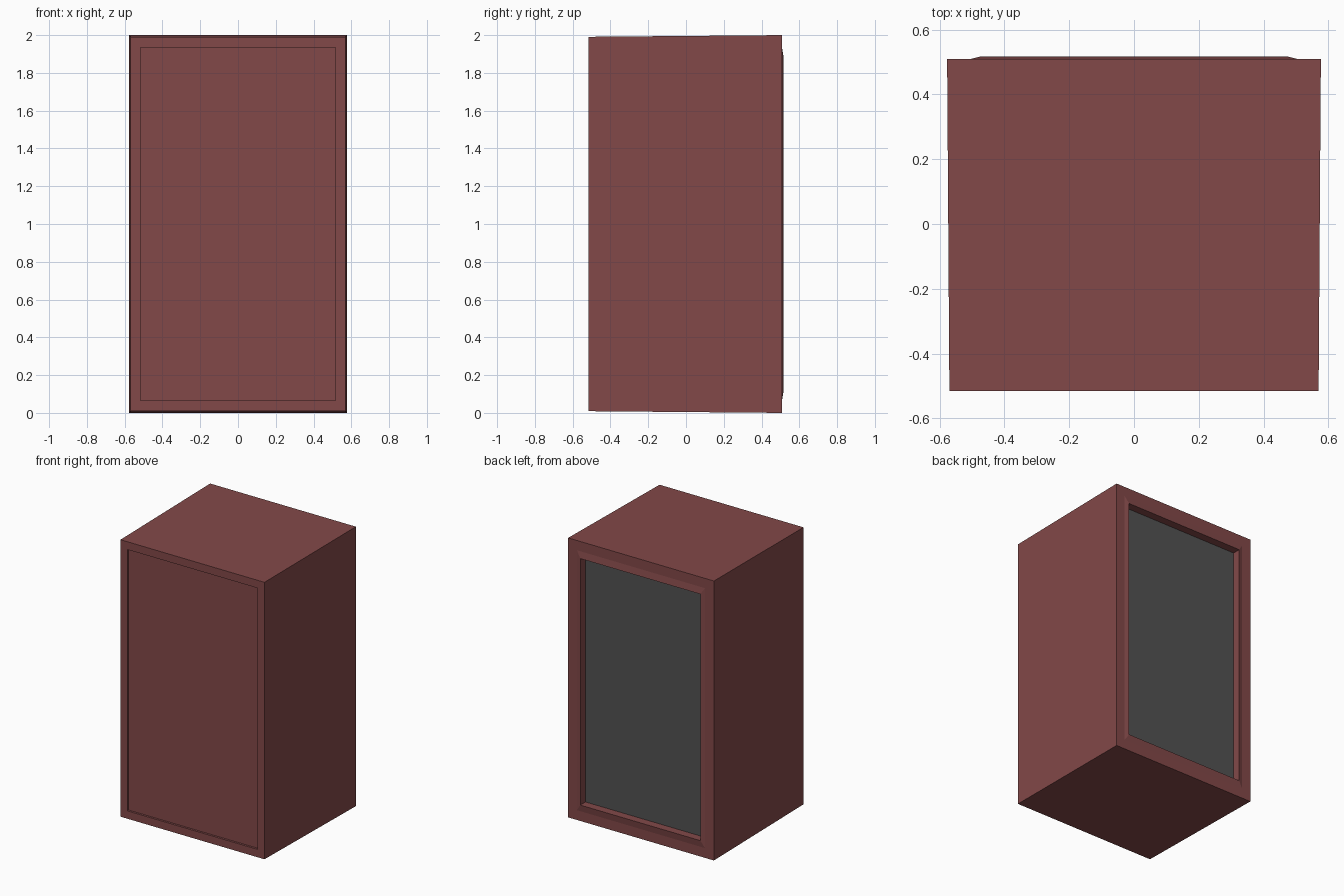
import bpy, bmesh

if "Cube" in bpy.data.objects:
    bpy.data.objects.remove(bpy.data.objects["Cube"])


def material(name, rgb):
    m = bpy.data.materials.new(name)
    m.diffuse_color = (*rgb, 1)
    m.use_nodes = True
    m.node_tree.nodes["Principled BSDF"].inputs["Base Color"].default_value = m.diffuse_color
    return m


def rect_loft(name, rings, mat):
    """Loft rectangles given as (half width, half height, y), capped at both ends."""
    bm = bmesh.new()
    loops = [[bm.verts.new((sx * hx, y, 1 + sz * hz))
              for sx, sz in ((-1, -1), (1, -1), (1, 1), (-1, 1))]
             for hx, hz, y in rings]
    for a, b in zip(loops, loops[1:]):
        for i in range(4):
            j = (i + 1) % 4
            bm.faces.new((a[i], a[j], b[j], b[i]))
    bm.faces.new(loops[0])
    bm.faces.new(loops[-1][::-1])
    bmesh.ops.recalc_face_normals(bm, faces=bm.faces[:])
    me = bpy.data.meshes.new(name)
    bm.to_mesh(me)
    bm.free()
    me.materials.append(mat)
    ob = bpy.data.objects.new(name, me)
    bpy.context.collection.objects.link(ob)
    return ob


maroon = material("maroon", (0.225, 0.066, 0.066))
dark_grey = material("dark_grey", (0.085, 0.085, 0.085))

# Tapered cabinet: shallow front recess, raised back bezel and deep back opening
rect_loft("cabinet", [
    (0.515, 0.935, -0.500),
    (0.515, 0.935, -0.515),
    (0.570, 0.991, -0.515),
    (0.577, 1.000, 0.509),
    (0.507, 0.930, 0.509),
    (0.475, 0.882, 0.517),
    (0.475, 0.882, 0.450),
], maroon)

# Dark panel set inside the back opening
rect_loft("back_panel", [
    (0.474, 0.881, 0.451),
    (0.474, 0.881, 0.460),
], dark_grey)
